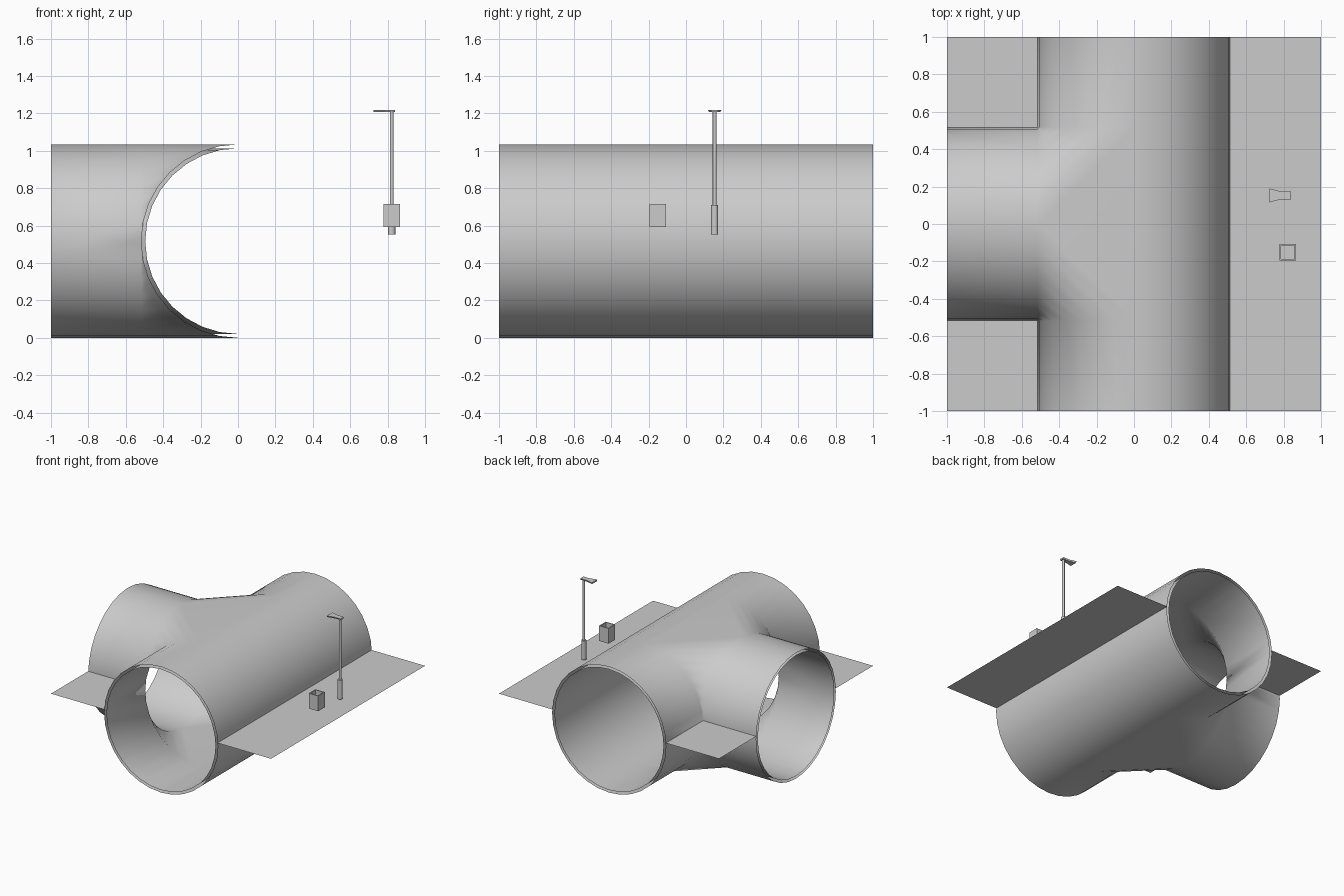
import bpy, bmesh
from math import sin, cos, pi

if "Cube" in bpy.data.objects:
    bpy.data.objects.remove(bpy.data.objects["Cube"])

R_OUT, R_IN, CZ, N, GROUND = 0.517, 0.496, 0.517, 32, 0.545


def finish(name, bm, smooth=None):
    bmesh.ops.remove_doubles(bm, verts=bm.verts, dist=1e-4)
    me = bpy.data.meshes.new(name)
    bm.to_mesh(me)
    bm.free()
    ob = bpy.data.objects.new(name, me)
    bpy.context.collection.objects.link(ob)
    if smooth == "all":
        me.polygons.foreach_set("use_smooth", [True] * len(me.polygons))
    elif smooth == "angle":
        bpy.context.view_layer.objects.active = ob
        ob.select_set(True)
        bpy.ops.object.shade_smooth_by_angle(angle=0.6)
        ob.select_set(False)
    return ob


def strip(bm, rows):
    """Quads between successive point rows."""
    vs = [[bm.verts.new(p) for p in row] for row in rows]
    for a, b in zip(vs, vs[1:]):
        for i in range(len(a) - 1):
            bm.faces.new((a[i], a[i + 1], b[i + 1], b[i]))


# T-shaped tunnel shells, open at the ends
def tee(name, r, inward=False):
    bm = bmesh.new()
    arc = [(r * sin(pi * i / (N // 2)), CZ + r * cos(pi * i / (N // 2))) for i in range(N // 2 + 1)]
    # plain right wall
    strip(bm, [[(s, y, z) for s, z in arc] for y in (-1, -r, r, 1)])
    for k in (-1, 1):
        # main half, blend across the corner, branch half
        strip(bm, [[(-s, k, z) for s, z in arc],
                   [(-s, k * r, z) for s, z in arc],
                   [(-r, k * s, z) for s, z in arc],
                   [(-1, k * s, z) for s, z in arc]])
    # flat triangles at crown and invert
    for z in (CZ + r, CZ - r):
        bm.faces.new([bm.verts.new(p) for p in ((0, -r, z), (0, r, z), (-r, 0, z))])
    bmesh.ops.remove_doubles(bm, verts=bm.verts, dist=1e-4)
    bmesh.ops.dissolve_degenerate(bm, edges=bm.edges, dist=1e-4)
    bmesh.ops.recalc_face_normals(bm, faces=bm.faces)
    # make the right wall face the wanted way
    bm.faces.ensure_lookup_table()
    f = max(bm.faces, key=lambda f: f.calc_center_median().x)
    if (f.normal.x < 0) != inward:
        bmesh.ops.reverse_faces(bm, faces=bm.faces)
    finish(name, bm, "all")


tee("tunnel_outer_shell", R_OUT)
tee("tunnel_inner_shell", R_IN, True)


# Ground sheets
def sheet(name, x0, x1, y0, y1):
    bm = bmesh.new()
    bm.faces.new([bm.verts.new((x, y, GROUND)) for x, y in ((x0, y0), (x1, y0), (x1, y1), (x0, y1))])
    finish(name, bm)


sheet("ground_right", 0.514, 1, -1, 1)
sheet("ground_left_front", -1, -0.517, -1, -0.517)
sheet("ground_left_back", -1, -0.517, 0.517, 1)


# Street lamp
def cylinder(name, r, x, y, z0, z1):
    bm = bmesh.new()
    bmesh.ops.create_cone(bm, cap_ends=True, segments=16, radius1=r, radius2=r, depth=z1 - z0)
    bmesh.ops.translate(bm, verts=bm.verts, vec=(x, y, (z0 + z1) / 2))
    finish(name, bm, "angle")


LX, LY = 0.822, 0.153
cylinder("lamp_base", 0.019, LX, LY, 0.553, 0.71)
cylinder("lamp_pole", 0.010, LX, LY, 0.70, 1.212)

bm = bmesh.new()
half = [(0.725, 0.037), (0.785, 0.021), (0.84, 0.021)]
outline = [(x, LY - w) for x, w in half] + [(x, LY + w) for x, w in reversed(half)]
low = [bm.verts.new((x, LY + (y - LY) * 0.8, 1.207)) for x, y in outline]
top = [bm.verts.new((x, y, 1.219)) for x, y in outline]
bm.faces.new(low[::-1])
bm.faces.new(top)
for i in range(6):
    j = (i + 1) % 6
    bm.faces.new((low[i], low[j], top[j], top[i]))
finish("lamp_head", bm)

# Open litter bin
bm = bmesh.new()
bmesh.ops.create_cube(bm, size=1)
bmesh.ops.scale(bm, verts=bm.verts, vec=(0.086, 0.086, 0.125))
bmesh.ops.translate(bm, verts=bm.verts, vec=(0.822, -0.151, 0.654))
lid = max(bm.faces, key=lambda f: f.calc_center_median().z)
bmesh.ops.inset_region(bm, faces=[lid], thickness=0.011)
res = bmesh.ops.extrude_discrete_faces(bm, faces=[lid])
bmesh.ops.translate(bm, verts=res["faces"][0].verts, vec=(0, 0, -0.08))
finish("litter_bin", bm)
